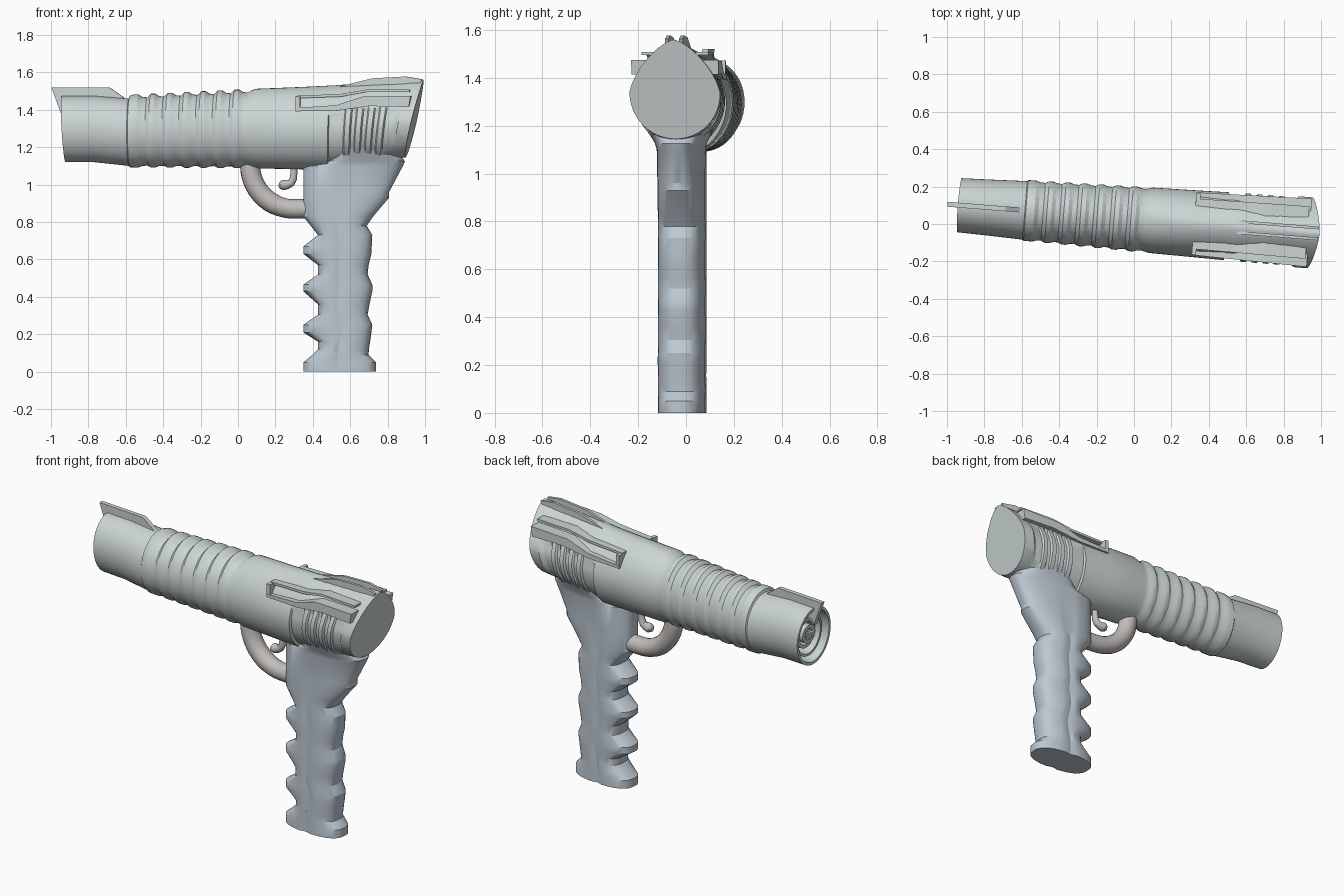
import bpy, math
from mathutils import Vector

if "Cube" in bpy.data.objects:
    bpy.data.objects.remove(bpy.data.objects["Cube"])

YAW, OFFSET = math.radians(-4.5), (0, 0.027, 0)   # whole model is turned slightly


def material(name, rgb):
    m = bpy.data.materials.new(name)
    m.diffuse_color = (*rgb, 1)
    m.use_nodes = True
    m.node_tree.nodes["Principled BSDF"].inputs["Base Color"].default_value = m.diffuse_color
    return m


STEEL = material("pale_steel", (0.60, 0.66, 0.66))
GRIP = material("blue_grey", (0.51, 0.58, 0.64))
WARM = material("warm_grey", (0.54, 0.51, 0.49))


def make(name, verts, faces, mat, smooth=True):
    me = bpy.data.meshes.new(name)
    me.from_pydata(verts, [], faces)
    me.materials.append(mat)
    ob = bpy.data.objects.new(name, me)
    bpy.context.collection.objects.link(ob)
    ob.rotation_euler = (0, 0, YAW)
    ob.location = OFFSET
    bpy.ops.object.select_all(action='DESELECT')
    ob.select_set(True)
    bpy.context.view_layer.objects.active = ob
    bpy.ops.object.mode_set(mode='EDIT')
    bpy.ops.mesh.select_all(action='SELECT')
    bpy.ops.mesh.normals_make_consistent(inside=False)
    bpy.ops.object.mode_set(mode='OBJECT')
    if smooth:
        bpy.ops.object.shade_smooth_by_angle(angle=math.radians(25))
    return ob


def loft(name, rings, mat):
    n = len(rings[0])
    verts = [p for r in rings for p in r]
    faces = [(i * n + j, i * n + (j + 1) % n, (i + 1) * n + (j + 1) % n, (i + 1) * n + j)
             for i in range(len(rings) - 1) for j in range(n)]
    faces += [tuple(range(n)), tuple(range(len(verts) - n, len(verts)))]
    return make(name, verts, faces, mat)


def plate(name, outline, y0, y1, slope=0, side=1, mat=STEEL):
    """Side-view outline given thickness from y0 to y1; slope spreads it towards the rear."""
    n = len(outline)
    verts = [(x, side * (y + slope * (x - 0.34)), z) for y in (y0, y1) for x, z in outline]
    faces = [(i, (i + 1) % n, n + (i + 1) % n, n + i) for i in range(n)]
    faces += [tuple(range(n)), tuple(range(n, 2 * n))]
    return make(name, verts, faces, mat, False)


def tube(name, path, radii, mat, sides=16):
    """Round tube along a path in the xz plane."""
    rings = []
    for i, (x, z) in enumerate(path):
        a, b = path[max(i - 1, 0)], path[min(i + 1, len(path) - 1)]
        d = Vector((b[0] - a[0], 0, b[1] - a[1])).normalized()
        nrm = Vector((-d.z, 0, d.x))
        rings.append([Vector((x, 0, z)) + radii[i] * (nrm * math.cos(t) + Vector((0, 1, 0)) * math.sin(t))
                      for t in (2 * math.pi * k / sides for k in range(sides))])
    return loft(name, rings, mat)


# Body: egg-shaped section that becomes a pointed teardrop at the rear
def section(x, w, zb, zt, peak=0.0, shear=0.0, side=1.0, scale=1.0, n=48):
    zc = zb + (zt - zb) * (0.5 - 0.04 * peak)
    pts = []
    for k in range(n):
        t = 2 * math.pi * k / n
        c, s = math.cos(t), math.sin(t)
        if s > 0:
            e = 2 / (2 - 0.55 * peak)
            y, z = math.copysign(abs(c) ** e, c) * w, s ** e * (zt - zc)
        else:
            y, z = c * w, s * (zc - zb)
        if z < 0.07:
            y *= side
        y, z = y * scale, z * scale
        pts.append((x + shear * z, y, zc + z))
    return pts


rings = []
MUZZLE = (0.145, 1.12, 1.475, 0, -0.056, 1)
for x, s in ((-0.72, 0.36), (-0.88, 0.40), (-0.88, 0.52), (-0.82, 0.54), (-0.82, 0.66),
             (-0.90, 0.68), (-0.90, 0.76), (-0.80, 0.78), (-0.80, 0.86), (-0.935, 0.90)):
    rings.append(section(x, *MUZZLE, s))
rings.append(section(-0.935, *MUZZLE))
rings.append(section(-0.77, 0.15, 1.12, 1.475))
rings.append(section(-0.61, 0.156, 1.103, 1.462))
rings.append(section(-0.585, 0.158, 1.10, 1.46))
rings.append(section(-0.58, 0.163, 1.093, 1.475))
# ribbed stretch
for k in range(7):
    x, f = -0.545 + 0.09 * k, k / 6
    w, zb, zt = 0.163 + 0.011 * f, 1.092 - 0.004 * f, 1.482 + 0.026 * f
    for dx, d in ((-0.012, 0), (0.012, 0), (0.032, 0.010), (0.058, 0.012)):
        rings.append(section(x + dx, w - d * 0.7, zb + d * 0.8, zt - d * 1.3))
rings.append(section(0.09, 0.175, 1.087, 1.512, 0.1))
rings.append(section(0.34, 0.179, 1.082, 1.522, 0.4))
rings.append(section(0.495, 0.182, 1.082, 1.53, 0.6, 0.03))
# recessed rear flanks with upright ribs
rings.append(section(0.50, 0.182, 1.10, 1.53, 0.6, 0.03, 0.92))
for x in (0.60, 0.66, 0.72, 0.78):
    f = (x - 0.5) / 0.45
    for dx, s in ((-0.02, 0.92), (-0.013, 0.99), (0.013, 0.99), (0.02, 0.92)):
        rings.append(section(x + dx, 0.185, 1.10 + 0.03 * f, 1.53 + 0.03 * f, 0.6 + 0.4 * f, 0.03 + 0.15 * f, s))
rings.append(section(0.85, 0.188, 1.135, 1.553, 0.95, 0.19, 0.92))
rings.append(section(0.875, 0.19, 1.14, 1.557, 1, 0.21))
rings.append(section(0.943, 0.19, 1.145, 1.56, 1, 0.235))
loft("barrel_body", rings, STEEL)

# Toothed sleeve inside the muzzle
teeth = 14
sleeve = []
for x, r in ((-0.74, 0.055), (-0.90, 0.055), (-0.90, 0.036), (-0.76, 0.036)):
    ring = []
    for k in range(teeth * 4):
        t = 2 * math.pi * k / (teeth * 4)
        q = r - (0.008 if r < 0.05 and k % 4 < 2 else 0)
        ring.append((x, q * math.cos(t), 1.2975 + q * math.sin(t)))
    sleeve.append(ring)
loft("muzzle_sleeve", sleeve, STEEL)

# Front sight blade
plate("front_sight", [(-1.0, 1.52), (-0.69, 1.52), (-0.61, 1.465), (-0.70, 1.44), (-0.93, 1.40), (-0.945, 1.37)],
      -0.013, 0.013)

# Rear sight ridges and side rails, mirrored
for side, tag in ((1, "left"), (-1, "right")):
    plate("rear_sight_" + tag, [(0.55, 1.525), (0.72, 1.568), (0.90, 1.578), (0.99, 1.563), (0.96, 1.50), (0.55, 1.48)],
          0.022, 0.037, 0, side)
    plate("rail_lip_" + tag, [(0.325, 1.475), (0.56, 1.485), (0.70, 1.508), (0.93, 1.508),
                              (0.93, 1.495), (0.70, 1.495), (0.56, 1.47), (0.325, 1.462)],
          0.06, 0.135, 0.01, side)
    plate("rail_bar_" + tag, [(0.325, 1.41), (0.54, 1.425), (0.68, 1.47), (0.94, 1.475),
                              (0.93, 1.415), (0.72, 1.42), (0.54, 1.395), (0.325, 1.392)],
          0.08, 0.168, 0.025, side)
    plate("rail_end_" + tag, [(0.322, 1.472), (0.345, 1.472), (0.345, 1.392), (0.322, 1.392)],
          0.06, 0.166, 0, side)

# Grip: z, front x, back x, half width, crease x
profile = [(0, .35, .74, .10, .54), (.05, .35, .74, .10, .54), (.09, .40, .70, .10, .54),
           (.12, .43, .702, .10, .545), (.16, .43, .708, .10, .55), (.21, .35, .715, .10, .56),
           (.25, .35, .72, .10, .555), (.305, .43, .695, .10, .54), (.36, .43, .705, .10, .535),
           (.43, .35, .72, .10, .545), (.465, .35, .72, .10, .545), (.52, .43, .695, .10, .54),
           (.57, .43, .70, .10, .545), (.63, .35, .715, .10, .55), (.67, .35, .717, .10, .55),
           (.73, .43, .72, .10, .54), (.78, .39, .69, .10, .54), (.83, .35, .725, .10, .55),
           (.93, .35, .81, .10, .55), (.96, .35, .81, .10, .55), (1.10, .35, .885, .10, .56),
           (1.125, .46, .895, .105, .60), (1.21, .52, .83, .15, .66)]
rings = []
for z, xf, xb, hw, xm in profile:
    ring = []
    for k in range(40):
        t = 2 * math.pi * k / 40
        c, s = math.cos(t), math.sin(t)
        x = xm + (xb - xm if c > 0 else xm - xf) * math.copysign(abs(c) ** 0.85, c)
        y = hw * math.copysign(abs(s) ** 0.75, s)
        if k in (10, 30) and z < 1.1:      # crease between front and back halves
            x, y = xm, y * 0.90
        ring.append((x, y, z))
    rings.append(ring)
loft("grip", rings, GRIP)

# Trigger guard and trigger
arc = [(0.30 - 0.235 * math.cos(a), 1.105 - 0.235 * math.sin(a))
       for a in (math.radians(-5 + 95 * i / 14) for i in range(15))] + [(0.40, 0.87)]
tube("trigger_guard", arc, [0.054] * 11 + [0.052] * 5, WARM)
tube("trigger", [(0.30, 1.12), (0.30, 1.07), (0.298, 1.035), (0.285, 1.01), (0.265, 1.0), (0.245, 0.998), (0.228, 1.0), (0.22, 1.003)],
     [0.018, 0.018, 0.02, 0.021, 0.024, 0.028, 0.022, 0.01], WARM)
